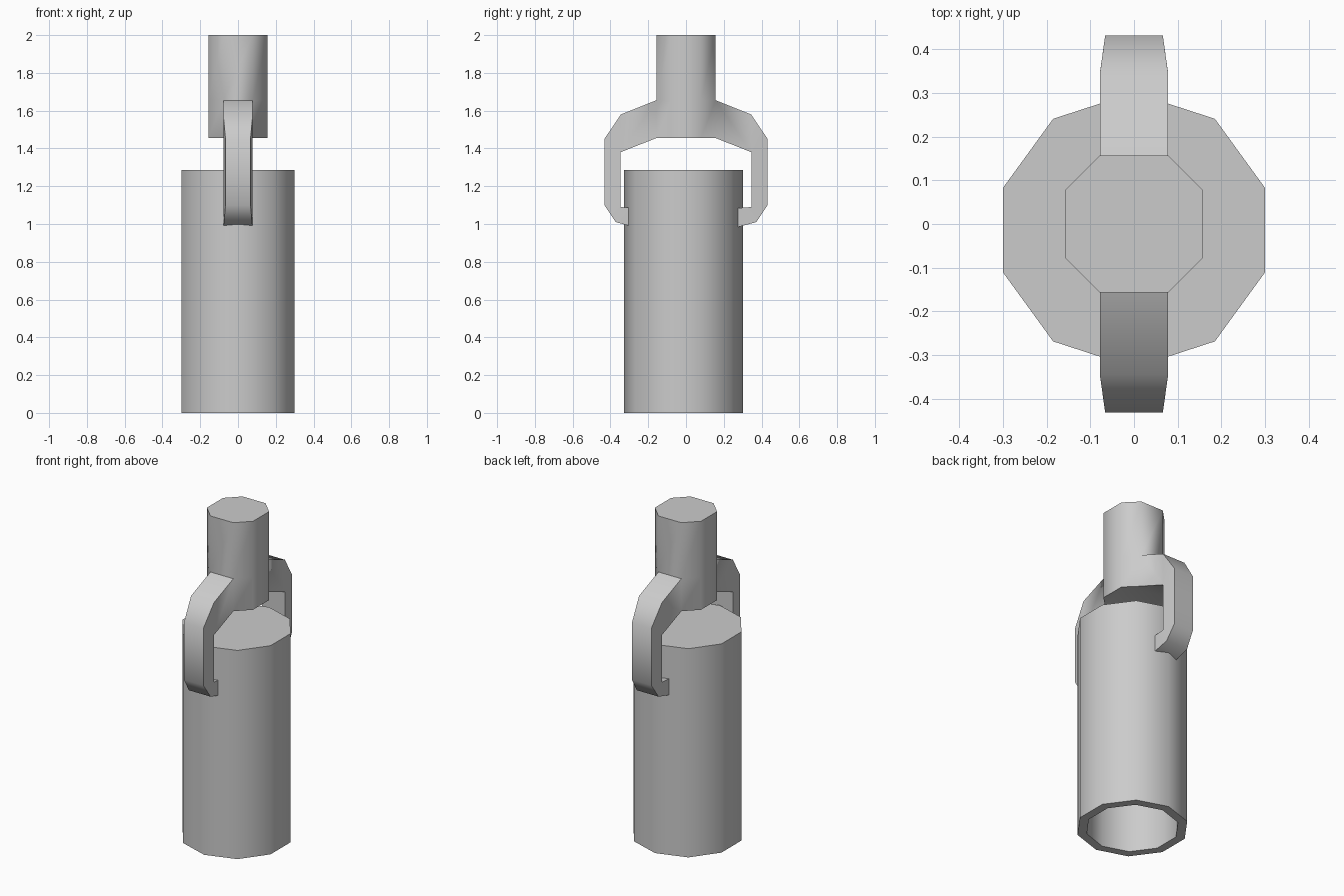
import bpy, bmesh, math

if "Cube" in bpy.data.objects:
    bpy.data.objects.remove(bpy.data.objects["Cube"])


def finish(name, bm, angle):
    bmesh.ops.remove_doubles(bm, verts=bm.verts, dist=0.0005)
    bmesh.ops.recalc_face_normals(bm, faces=bm.faces)
    mesh = bpy.data.meshes.new(name)
    bm.to_mesh(mesh)
    bm.free()
    ob = bpy.data.objects.new(name, mesh)
    bpy.context.collection.objects.link(ob)
    bpy.ops.object.select_all(action='DESELECT')
    ob.select_set(True)
    bpy.context.view_layer.objects.active = ob
    bpy.ops.object.shade_smooth_by_angle(angle=math.radians(angle))
    return ob


def ring(bm, sides, radius, z, cy=0.0, start=0.0):
    return [bm.verts.new((radius * math.cos(start + 2 * math.pi * k / sides),
                          cy + radius * math.sin(start + 2 * math.pi * k / sides), z))
            for k in range(sides)]


def bridge(bm, a, b, skip=()):
    n = len(a)
    for k in range(n):
        if k not in skip:
            j = (k + 1) % n
            bm.faces.new((a[k], a[j], b[j], b[k]))


# Ten-sided hollow body, open at the bottom and closed at the top
bm = bmesh.new()
rings = [ring(bm, 10, r, z, -0.014, math.pi / 2)
         for r, z in ((0.315, 1.285), (0.315, 0), (0.262, 0), (0.262, 1.235))]
for a, b in zip(rings, rings[1:]):
    bridge(bm, a, b)
bm.faces.new(rings[0])
bm.faces.new(rings[-1])
finish("hollow_body", bm, 50)

# Eight-sided stem with gaps where the two arms join
bm = bmesh.new()
W, Y = 0.078, 0.157
octagon = [(Y, -W), (Y, W), (W, Y), (-W, Y), (-Y, W), (-Y, -W), (-W, -Y), (W, -Y)]
low, mid, top = [[bm.verts.new((x, y, z)) for x, y in octagon]
                 for z in (1.455, 1.655, 2.0)]
bridge(bm, low, mid, skip=(2, 6))
bridge(bm, mid, top)
bm.faces.new(low)
bm.faces.new(top)

# Hooked arms: outer (y, z), outer half width, inner (y, z)
stations = [
    (Y, 1.655, W, Y, 1.455),
    (0.345, 1.58, W, 0.346, 1.38),
    (0.432, 1.45, 0.066, 0.346, 1.38),
    (0.432, 1.10, 0.066, 0.346, 1.09),
    (0.372, 1.01, 0.074, 0.346, 1.09),
    (0.26, 0.98, W, 0.26, 1.083),
]
for s in (-1, 1):
    loops = []
    for oy, oz, w, iy, iz in stations:
        loops.append([bm.verts.new(p) for p in (
            (-w, s * oy, oz), (w, s * oy, oz), (W, s * iy, iz), (-W, s * iy, iz))])
    for a, b in zip(loops, loops[1:]):
        bridge(bm, a, b)
    bm.faces.new(loops[-1])
finish("forked_stem", bm, 50)
